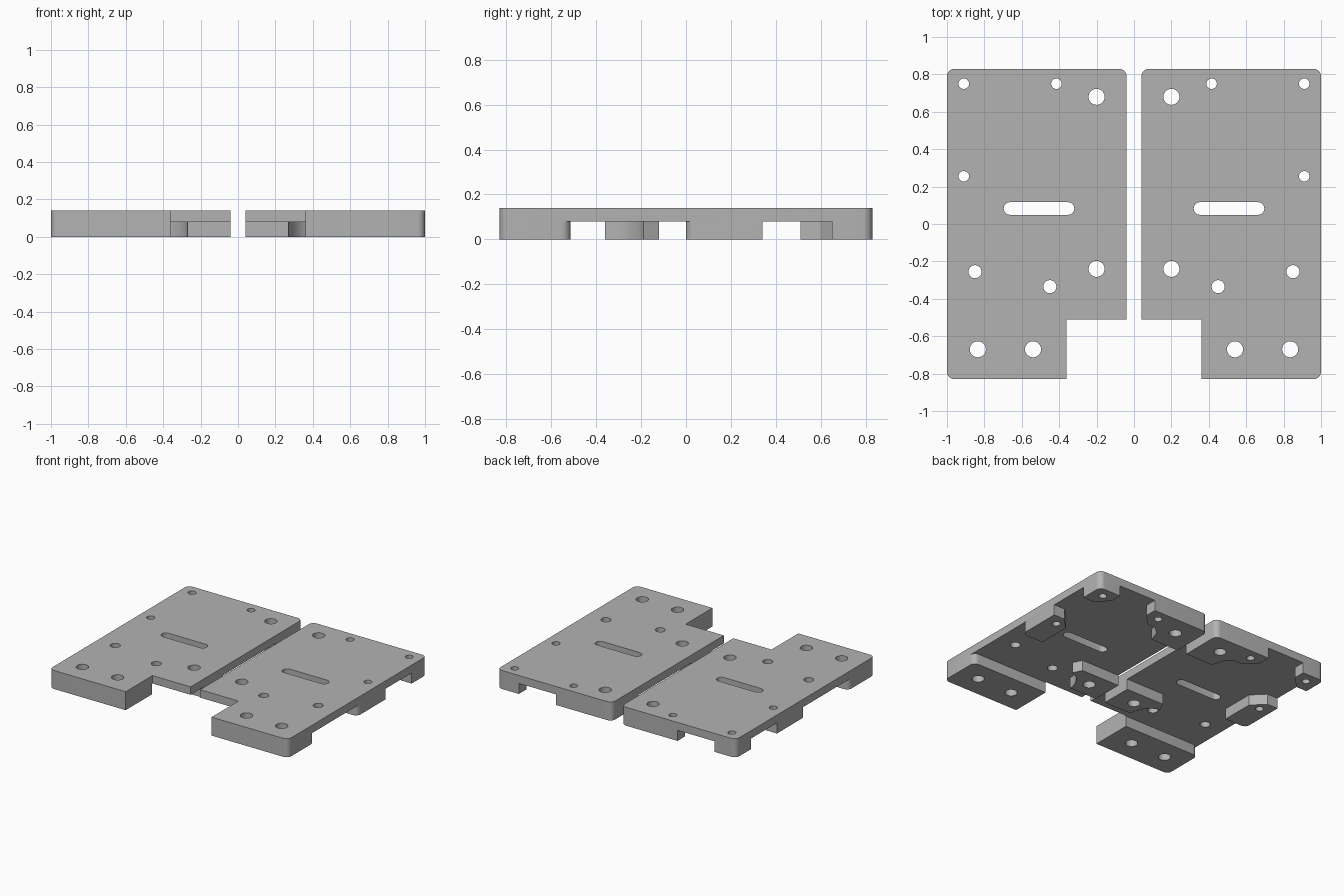
import bpy, bmesh
from math import pi, sin, cos

cube = bpy.data.objects.get("Cube")
if cube:
    bpy.data.objects.remove(cube, do_unlink=True)

gray = bpy.data.materials.new("machined_gray")
gray.use_nodes = True
gray.diffuse_color = (0.45, 0.45, 0.45, 1)
gray.node_tree.nodes["Principled BSDF"].inputs["Base Color"].default_value = gray.diffuse_color

HEIGHT, SKIN = 0.14, 0.08


def arc(cx, cy, r, start, end, steps=8):
    """Points along an arc, angles in degrees."""
    angles = [(start + (end - start) * i / steps) * pi / 180 for i in range(steps + 1)]
    return [(cx + r * cos(a), cy + r * sin(a)) for a in angles]


def prisms(name, outlines, z0, z1, side):
    """Extrude 2D outlines upward, mirrored across x when side is -1."""
    bm = bmesh.new()
    for pts in outlines:
        low = bm.faces.new([bm.verts.new((side * x, y, z0)) for x, y in pts])
        ext = bmesh.ops.extrude_face_region(bm, geom=[low])
        top = [v for v in ext["geom"] if isinstance(v, bmesh.types.BMVert)]
        bmesh.ops.translate(bm, verts=top, vec=(0, 0, z1 - z0))
    bmesh.ops.recalc_face_normals(bm, faces=bm.faces)
    mesh = bpy.data.meshes.new(name)
    bm.to_mesh(mesh)
    bm.free()
    mesh.materials.append(gray)
    obj = bpy.data.objects.new(name, mesh)
    bpy.context.collection.objects.link(obj)
    return obj


# Plate outline with a notch at the inner front corner
R = 0.04
outline = ([(0.36, -0.83)] + arc(1 - R, -0.83 + R, R, -90, 0)
           + arc(1 - R, 0.83 - R, R, 0, 90) + arc(0.04 + R, 0.83 - R, R, 90, 180)
           + [(0.04, -0.51), (0.36, -0.51)])

# Underside pocket: what remains around it forms the feet
pocket = (
    [(0, -0.6), (0.355, -0.6), (0.355, -0.515)]
    + arc(1 - R, -0.515 - R, R, 90, 0) + [(1.1, -0.555)]         # front foot
    + [(1.1, R)] + arc(1 - R, R, R, 0, -90)
    + [(0.82, 0), (0.82, 0.25), (0.91, 0.34), (1.1, 0.34)]       # side foot
    + [(1.1, 0.65), (0.91, 0.65), (0.82, 0.74), (0.82, 0.9)]     # corner foot
    + [(0.51, 0.9), (0.51, 0.74), (0.42, 0.65), (0.36, 0.65)]
    + [(0.3, 0.6), (0.27, 0.51), (0, 0.51)]                      # inner back foot
    + [(0, -0.12), (0.36, -0.12)]
    + arc(0.45, -0.36, 0.18, 108, 180) + [(0, -0.36)])           # inner front foot

# Through holes by radius, and the long slot
holes = {
    0.028: [(0.415, 0.75), (0.91, 0.75), (0.91, 0.255)],
    0.035: [(0.85, -0.255), (0.45, -0.335)],
    0.043: [(0.2, 0.68), (0.2, -0.24), (0.54, -0.67), (0.835, -0.67)],
}
cuts = [arc(x, y, r, 0, 345, 23) for r, spots in holes.items() for x, y in spots]
cuts.append(arc(0.663, 0.083, 0.034, -90, 90) + arc(0.353, 0.083, 0.034, 90, 270))

for label, side in (("left", 1), ("right", -1)):
    plate = prisms(label + "_plate", [outline], 0, HEIGHT, side)
    cutters = [prisms(label + "_pocket_cutter", [pocket], -0.1, SKIN, side),
               prisms(label + "_hole_cutter", cuts, -0.2, 0.3, side)]
    for cutter in cutters:
        cutter.hide_render = True
        mod = plate.modifiers.new(cutter.name, "BOOLEAN")
        mod.operation = "DIFFERENCE"
        mod.solver = "EXACT"
        mod.object = cutter
    # Bake the cuts and drop the cutters
    graph = bpy.context.evaluated_depsgraph_get()
    graph.update()
    baked = bpy.data.meshes.new_from_object(plate.evaluated_get(graph))
    plate.modifiers.clear()
    plate.data = baked
    for cutter in cutters:
        bpy.data.objects.remove(cutter, do_unlink=True)
    bpy.ops.object.select_all(action="DESELECT")
    plate.select_set(True)
    bpy.context.view_layer.objects.active = plate
    bpy.ops.object.shade_smooth_by_angle(angle=pi / 6)
